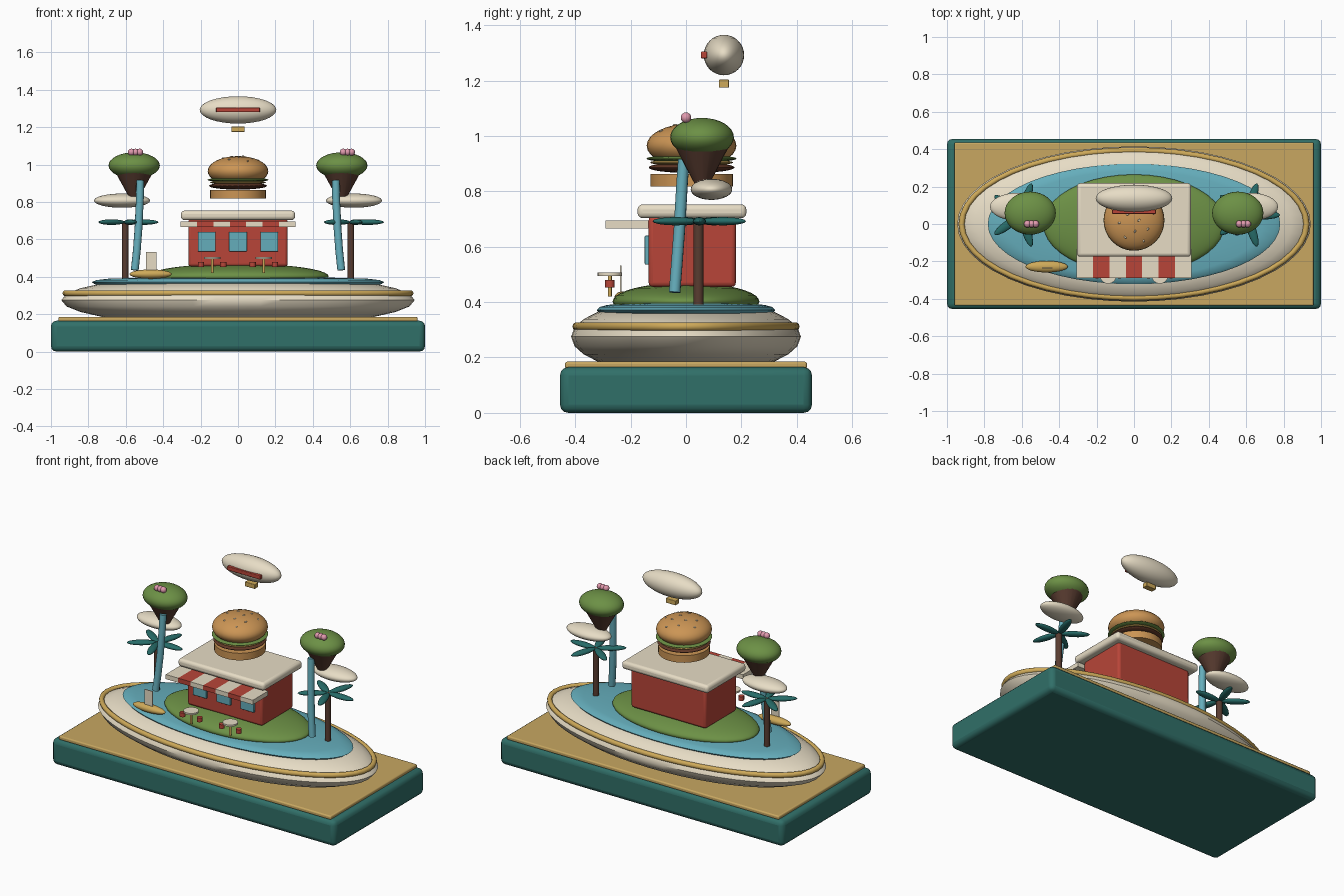
import bpy, math, random
from mathutils import Vector

if "Cube" in bpy.data.objects:
    bpy.data.objects.remove(bpy.data.objects["Cube"])

COL = dict(teal=(.03, .16, .14), gold=(.62, .40, .10), cream=(.80, .72, .56), blue=(.13, .42, .50),
           green=(.15, .28, .06), red=(.48, .06, .04), brown=(.10, .045, .03), bun=(.60, .30, .09),
           leaf=(.02, .15, .14), pink=(.75, .32, .42), sand=(.58, .39, .12), patty=(.12, .04, .02))
MATS = {}
for k, c in COL.items():
    MATS[k] = bpy.data.materials.new(k)
    MATS[k].diffuse_color = (*c, 1)


def finish(name, col, smooth=True):
    ob = bpy.context.object
    ob.name = name
    ob.data.materials.append(MATS[col])
    if smooth:
        bpy.ops.object.shade_smooth_by_angle(angle=math.radians(40))
    return ob


def box(name, col, lo, hi, bevel=0.0):
    lo, hi = Vector(lo), Vector(hi)
    bpy.ops.mesh.primitive_cube_add(size=1, location=(lo + hi) / 2)
    ob = bpy.context.object
    ob.scale = hi - lo
    bpy.ops.object.transform_apply(location=False, rotation=False)
    if bevel:
        m = ob.modifiers.new("bevel", 'BEVEL')
        m.width, m.segments = bevel, 3
    return finish(name, col)


def ball(name, col, loc, semi, rot=0, seg=32):
    bpy.ops.mesh.primitive_uv_sphere_add(segments=seg, ring_count=seg // 2, location=loc, rotation=(0, 0, rot))
    bpy.context.object.scale = semi
    return finish(name, col)


def cyl(name, col, x, y, z0, z1, r0, r1=None, seg=24, sy=1):
    bpy.ops.mesh.primitive_cone_add(vertices=seg, radius1=r0, radius2=r0 if r1 is None else r1,
                                    depth=z1 - z0, location=(x, y, (z0 + z1) / 2))
    bpy.context.object.scale.y = sy
    return finish(name, col)


def lathe(name, col, profile, sx, sy, seg=48):
    """Elliptical solid from (radius factor, z) points."""
    verts = [(r * sx * math.cos(2 * math.pi * i / seg), r * sy * math.sin(2 * math.pi * i / seg), z)
             for r, z in profile for i in range(seg)]
    n = len(profile)
    faces = [(j * seg + i, j * seg + (i + 1) % seg, (j + 1) * seg + (i + 1) % seg, (j + 1) * seg + i)
             for j in range(n - 1) for i in range(seg)]
    faces += [tuple(reversed(range(seg))), tuple(range((n - 1) * seg, n * seg))]
    me = bpy.data.meshes.new(name)
    me.from_pydata(verts, [], faces)
    ob = bpy.data.objects.new(name, me)
    bpy.context.collection.objects.link(ob)
    bpy.ops.object.select_all(action='DESELECT')
    bpy.context.view_layer.objects.active = ob
    ob.select_set(True)
    return finish(name, col)


# plinth and sand plate
box("plinth", "teal", (-1, -.455, 0), (1, .455, .165), .03)
box("sand_plate", "sand", (-.96, -.437, .16), (.96, .437, .185), .008)

# island body, rim, lagoon and lawn
angles = [-55, -40, -27, -14, 0, 14, 27, 40]
lathe("island_body", "cream", [(math.cos(math.radians(a)), .275 + .14 * math.sin(math.radians(a)))
                               for a in angles], .945, .415)
bpy.ops.mesh.primitive_torus_add(major_radius=1, minor_radius=.016, major_segments=48, minor_segments=10,
                                 location=(0, 0, .312))
rim = bpy.context.object
for v in rim.data.vertices:
    r = math.hypot(v.co.x, v.co.y)
    v.co.x *= (.922 + r - 1) / r
    v.co.y *= (.394 + r - 1) / r
finish("island_rim", "gold")
lathe("lagoon", "blue", [(.9, .35), (.98, .36), (1, .371), (.97, .382), (.88, .39), (.6, .396)], .782, .322)
ball("lawn", "green", (0, 0, .402), (.485, .265, .068), seg=40)

# diner building
box("diner_walls", "red", (-.265, -.135, .455), (.265, .18, .71), .015)
box("diner_roof", "cream", (-.305, -.175, .703), (.305, .218, .753), .018)
for x in (-.167, 0, .167):
    box("window", "blue", (x - .048, -.149, .535), (x + .048, -.13, .64), .004)
w = .615 / 7
for i in range(7):
    x = -.3075 + i * w
    box("awning_stripe", "red" if i % 2 else "cream", (x, -.29, .666), (x + w, -.135, .695))

# tables with stools
for x in (-.138, .138):
    cyl("table_top", "cream", x, -.275, .495, .506, .044)
    cyl("table_stem", "gold", x, -.275, .42, .497, .007, seg=12)
    for s in (-.06, .06):
        cyl("stool", "red", x + s, -.275, .453, .479, .017, seg=16)

# rooftop burger
cyl("bottom_bun", "bun", 0, .02, .818, .863, .149, seg=40)
ball("patty", "patty", (0, .02, .886), (.155, .155, .02))
ball("cheese", "gold", (0, .02, .904), (.15, .15, .012))
ball("lettuce", "green", (0, .02, .918), (.163, .163, .014))
ball("top_bun", "bun", (0, .02, .965), (.162, .162, .08))
random.seed(4)
for i in range(12):
    a = i * 2.4
    r = .13 * math.sqrt((i + .5) / 12)
    z = .965 + .08 * math.sqrt(1 - (r / .162) ** 2)
    ball("seed", "cream", (r * math.cos(a), .02 + r * math.sin(a), z), (.009, .005, .004),
         random.uniform(0, 3), seg=8)

# floating islets with waterfalls, clouds and palms on both sides
for s in (-1, 1):
    cyl("islet_rock", "brown", s * .555, .058, .83, .99, .03, .118, seg=20, sy=.95)
    ball("islet_grass", "green", (s * .555, .058, .995), (.137, .115, .07))
    bx = -.548 if s < 0 else .585
    for d in (-.022, 0, .022):
        ball("blossom", "pink", (bx + d, 0, 1.066), (.019, .019, .019), seg=16)

    cu = bpy.data.curves.new("waterfall", 'CURVE')
    cu.dimensions = '3D'
    cu.bevel_depth, cu.bevel_resolution, cu.use_fill_caps = .021, 4, True
    sp = cu.splines.new('POLY')
    path = [(.523, -.008, .915), (.524, -.014, .83), (.532, -.024, .66), (.541, -.033, .54), (.552, -.041, .435)]
    sp.points.add(len(path) - 1)
    for p, (x, y, z) in zip(sp.points, path):
        p.co = (s * x, y, z, 1)
    cu.materials.append(MATS["blue"])
    bpy.context.collection.objects.link(bpy.data.objects.new("waterfall", cu))

    ball("cloud", "cream", (s * .62, .092, .807), (.15, .075, .038))
    cyl("palm_trunk", "brown", s * .603, .045, .38, .695, .018, seg=14)
    for i in range(5):
        a = i * math.tau / 5
        ball("palm_leaf", "leaf", (s * .603 + .09 * math.cos(a), .048 + .09 * math.sin(a), .692),
             (.088, .024, .015), a, seg=16)

# little sailboat
ball("boat_hull", "gold", (-.467, -.228, .414), (.113, .031, .025))
box("boat_sail", "cream", (-.493, -.239, .43), (-.436, -.233, .532))

# airship
ball("airship_hull", "cream", (0, .137, 1.292), (.205, .073, .073))
box("airship_stripe", "red", (-.117, .054, 1.28), (.117, .076, 1.305), .004)
box("airship_cabin", "gold", (-.035, .119, 1.174), (.035, .155, 1.203), .003)

for m in bpy.data.materials:
    if m.users and not m.is_grease_pencil:
        m.use_nodes = True
        m.node_tree.nodes["Principled BSDF"].inputs["Base Color"].default_value = m.diffuse_color
